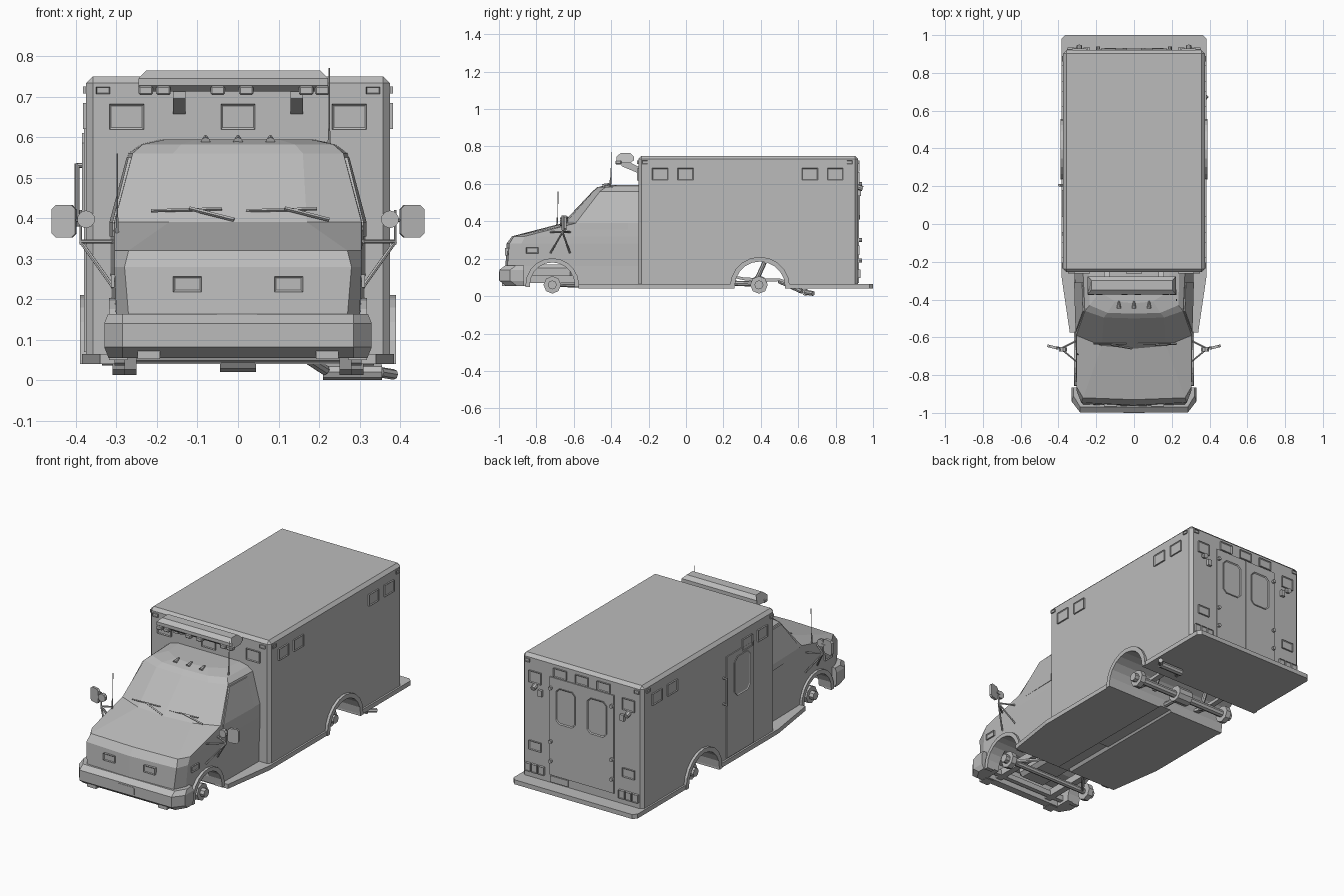
import bpy, bmesh, math
from mathutils import Vector

grey = bpy.data.materials.new("plain_grey")
grey.diffuse_color = (0.5, 0.5, 0.5, 1)


def finish(name, bm):
    bmesh.ops.recalc_face_normals(bm, faces=bm.faces[:])
    me = bpy.data.meshes.new(name)
    bm.to_mesh(me)
    bm.free()
    me.materials.append(grey)
    ob = bpy.data.objects.new(name, me)
    bpy.context.collection.objects.link(ob)
    return ob


def box(name, x0, x1, y0, y1, z0, z1, bevel=0, pick=None):
    bm = bmesh.new()
    bmesh.ops.create_cube(bm, size=1)
    for v in bm.verts:
        v.co = ((x0 + x1) / 2 + v.co.x * (x1 - x0), (y0 + y1) / 2 + v.co.y * (y1 - y0),
                (z0 + z1) / 2 + v.co.z * (z1 - z0))
    if bevel:
        es = [e for e in bm.edges if pick is None or pick(e)]
        bmesh.ops.bevel(bm, geom=es, offset=bevel, segments=1, affect='EDGES')
    return finish(name, bm)


def prism(name, pts, axis, a, b):
    """Extrude a 2D outline along an axis from a to b."""
    def co(p, t):
        return {'X': (t, p[0], p[1]), 'Y': (p[0], t, p[1]), 'Z': (p[0], p[1], t)}[axis]
    bm = bmesh.new()
    lo = [bm.verts.new(co(p, a)) for p in pts]
    hi = [bm.verts.new(co(p, b)) for p in pts]
    bm.faces.new(lo)
    bm.faces.new(hi)
    for i in range(len(pts)):
        j = (i + 1) % len(pts)
        bm.faces.new((lo[i], lo[j], hi[j], hi[i]))
    return finish(name, bm)


def rod(name, p, q, r, n=8, r2=None):
    p, q = Vector(p), Vector(q)
    bm = bmesh.new()
    bmesh.ops.create_cone(bm, cap_ends=True, segments=n, radius1=r,
                          radius2=r if r2 is None else r2, depth=(q - p).length)
    rot = (q - p).to_track_quat('Z', 'Y')
    for v in bm.verts:
        v.co = rot @ v.co + (p + q) / 2
    return finish(name, bm)


def panel(name, axis, sign, pos, u, v, w, h, t=0.008, rim=0.006, corner=0):
    """Raised plate with a recessed face; u is x or y, v is z."""
    c = corner
    a, b = w / 2, h / 2
    pts = [(-a, -b), (a, -b), (a, b), (-a, b)] if not c else [
        (-a + c, -b), (a - c, -b), (a, -b + c), (a, b - c), (a - c, b), (-a + c, b), (-a, b - c), (-a, -b + c)]
    ob = prism(name, [(u + x, v + z) for x, z in pts], axis, pos - sign * 0.002, pos + sign * t)
    if rim:
        bm = bmesh.new()
        bm.from_mesh(ob.data)
        k = 'XYZ'.index(axis)
        fs = [f for f in bm.faces if f.normal[k] * sign > 0.9]
        bmesh.ops.inset_region(bm, faces=fs, thickness=rim, depth=-0.004)
        bm.to_mesh(ob.data)
        bm.free()
    return ob


def cut(ob, cutter):
    m = ob.modifiers.new("cut", 'BOOLEAN')
    m.object, m.operation, m.solver = cutter, 'DIFFERENCE', 'EXACT'
    bpy.context.view_layer.objects.active = ob
    bpy.ops.object.modifier_apply(modifier=m.name)
    bpy.data.objects.remove(cutter)


def arc(cy, cz, r, n=10):
    return [(cy + r * math.cos(math.pi * i / n), cz + r * math.sin(math.pi * i / n)) for i in range(n + 1)]


RW, FW = (0.395, 0.05), (-0.715, 0.06)   # wheel arch centres (y, z)


def well(c, r):
    return prism("well_cutter", arc(*c, r) + [(c[0] - r, -0.1), (c[0] + r, -0.1)], 'X', -0.6, 0.6)


# Patient module with chamfered roof and corners
module = box("module_body", -0.375, 0.375, -0.255, 0.92, 0.05, 0.75, 0.017,
             lambda e: all(v.co.z > 0.7 for v in e.verts) or abs(e.verts[0].co.z - e.verts[1].co.z) > 0.3)
cut(module, well(RW, 0.135))

# Floor plate with running boards, rear step and centre tunnel
floor = prism("floor_plate", [(-0.34, -0.575), (0.34, -0.575), (0.385, -0.27), (0.385, 0.98), (0.365, 1),
                              (-0.365, 1), (-0.385, 0.98), (-0.385, -0.27)], 'Z', 0.04, 0.065)
cut(floor, well(RW, 0.135))
cut(floor, prism("tunnel_cutter", [(-0.05, 0.03), (0.05, 0.03), (0.025, 0.06), (-0.025, 0.06)], 'Y', -0.7, 0.3))

# Cab lofted from plan outlines: z, nose y, front corner x y, side corner x y, rear x
levels = [(0.055, -0.94, 0.27, -0.93, 0.30, -0.88, 0.31), (0.16, -0.965, 0.27, -0.955, 0.30, -0.89, 0.31),
          (0.28, -0.96, 0.28, -0.945, 0.305, -0.88, 0.315), (0.32, -0.93, 0.27, -0.92, 0.305, -0.86, 0.315),
          (0.39, -0.66, 0.17, -0.645, 0.305, -0.59, 0.315), (0.56, -0.50, 0.16, -0.495, 0.26, -0.46, 0.27),
          (0.582, -0.475, 0.14, -0.47, 0.235, -0.43, 0.24), (0.594, -0.42, 0.10, -0.41, 0.18, -0.36, 0.19)]
bm = bmesh.new()
rings = []
for z, yf, x1, y1, x2, y2, xb in levels:
    half = [(x1, y1), (x2, y2), (xb, -0.25)]
    pts = [(-x, y) for x, y in reversed(half)] + [(0, yf)] + half
    rings.append([bm.verts.new((x, y, z)) for x, y in pts])
for a, b in zip(rings, rings[1:]):
    for i in range(7):
        j = (i + 1) % 7
        bm.faces.new((a[i], a[j], b[j], b[i]))
bm.faces.new(rings[0])
bm.faces.new(rings[-1])
cab = finish("cab_body", bm)
cut(cab, well(FW, 0.12))
cut(cab, box("engine_bay_cutter", -0.24, 0.24, -0.92, -0.6, -0.1, 0.16))

# Front bumper, plate, tow blocks, headlights
bm = bmesh.new()
rings = []
for z, d in ((0.055, 0.035), (0.082, 0.0), (0.14, 0.0), (0.163, 0.03)):
    rings.append([bm.verts.new((x, y, z)) for x, y in
                  [(-0.33 + d * .3, -0.865), (-0.33 + d * .3, -0.94 + d), (-0.285, -0.998 + d),
                   (0.285, -0.998 + d), (0.33 - d * .3, -0.94 + d), (0.33 - d * .3, -0.865),
                   (0.27, -0.865), (0.24, -0.93), (-0.24, -0.93), (-0.27, -0.865)]])
for a, b in zip(rings, rings[1:]):
    for i in range(10):
        j = (i + 1) % 10
        bm.faces.new((a[i], a[j], b[j], b[i]))
bm.faces.new(rings[0])
bm.faces.new(rings[-1])
finish("front_bumper", bm)
panel("front_plate", 'Y', -1, -0.996, 0, 0.108, 0.11, 0.048, 0.004, 0, 0.006)

for s in (-1, 1):
    box("tow_block", s * 0.22 - 0.028, s * 0.22 + 0.028, -0.985, -0.93, 0.053, 0.078)
    panel("headlight", 'Y', -1, -0.955, s * 0.125, 0.237, 0.07, 0.038, 0.012)
    panel("turn_light", 'X', s, s * 0.307, -0.822, 0.245, 0.065, 0.032, 0.006)
    # Wheel arch flares
    for c, r0, r1, x in ((RW, 0.135, 0.16, 0.39), (FW, 0.12, 0.143, 0.318)):
        lo = c[1] - 0.01
        prism("arch_flare", [(c[0] + r1, lo)] + arc(*c, r1) + [(c[0] - r1, lo), (c[0] - r0, lo)]
              + arc(*c, r0)[::-1] + [(c[0] + r0, lo)], 'X', s * (x - 0.045), s * x)
    # Cab side window
    bm = bmesh.new()
    pts = [(-.57, .355), (-.31, .355), (-.31, .39), (-.57, .39), (-.31, .55), (-.46, .55)]
    vs = []
    for y, z in pts:
        x = 0.315 - 0.029 * (-0.25 - y) - max(0, z - 0.39) * 0.265 + 0.004
        vs.append(bm.verts.new((s * x, y, z)))
    fs = [bm.faces.new([vs[i] for i in q]) for q in ((0, 1, 2, 3), (3, 2, 4, 5))]
    ext = bmesh.ops.extrude_face_region(bm, geom=fs)
    for v in ext['geom']:
        if isinstance(v, bmesh.types.BMVert):
            v.co.x -= s * 0.008
    finish("cab_window", bm)
    # Module side lights
    for y in (-0.138, -0.003, 0.662, 0.798):
        panel("side_light", 'X', s, s * 0.375, y, 0.652, 0.085, 0.064)
    for y in (-0.22, 0.875):
        panel("side_marker", 'X', s, s * 0.375, y, 0.716, 0.03, 0.018, 0.007, 0.003)
    # Module front lights and light bar brackets
    panel("front_light", 'Y', -1, -0.255, s * 0.275, 0.65, 0.085, 0.062)
    panel("front_marker", 'Y', -1, -0.255, s * 0.333, 0.715, 0.034, 0.018, 0.007, 0.003)
    prism("bar_bracket", [(-0.25, 0.655), (-0.25, 0.69), (-0.30, 0.715), (-0.345, 0.715), (-0.345, 0.695)],
          'X', s * 0.145 - 0.015, s * 0.145 + 0.015)
    # Mirrors and struts
    m = prism("mirror", [(-.03, -.03), (-.02, -.04), (.02, -.04), (.03, -.03), (.03, .03), (.02, .04),
                         (-.02, .04), (-.03, .03)], 'Y', -0.007, 0.007)
    m.location, m.rotation_euler = (s * 0.429, -0.652, 0.392), (0, 0, s * 0.25)
    rod("round_mirror", (s * 0.375, -0.675, 0.397), (s * 0.375, -0.655, 0.397), 0.022, 10)
    rod("mirror_post", (s * 0.388, -0.66, 0.335), (s * 0.388, -0.66, 0.42), 0.004, 6)
    rod("mirror_link", (s * 0.375, -0.66, 0.395), (s * 0.41, -0.65, 0.395), 0.004, 6)
    for y in (-0.725, -0.62):
        rod("mirror_strut", (s * 0.308, y, 0.23), (s * 0.388, -0.66, 0.342), 0.005, 6)
        rod("mirror_arm", (s * 0.308, y, 0.342), (s * 0.388, -0.66, 0.342), 0.005, 6)
    # Wipers
    x = -0.01 if s < 0 else 0.225
    rod("wiper_arm", (x, -0.66 if s < 0 else -0.635, 0.396), (x - 0.11, -0.64, 0.424), 0.005, 4)
    rod("wiper_blade", (x - 0.205, -0.633, 0.418), (x - 0.03, -0.633, 0.423), 0.004, 4)
    # Hubs and leaf springs
    for y, hx, z in ((FW[0], 0.28, 0.06), (0.39, 0.31, 0.06)):
        rod("brake_hub", (s * (hx - 0.03), y, z), (s * hx, y, z), 0.047, 8)
        rod("hub_cap", (s * hx, y, z), (s * (hx + 0.025), y, z), 0.024, 8)
    prism("rear_leaf_spring", [(0.22, 0.105), (0.31, 0.085), (0.40, 0.075), (0.50, 0.08), (0.58, 0.055),
                               (0.58, 0.067), (0.50, 0.095), (0.40, 0.095), (0.31, 0.1), (0.22, 0.118)],
          'X', s * 0.19, s * 0.22)
    rod("rear_shock", (s * 0.16, 0.36, 0.05), (s * 0.16, 0.42, 0.18), 0.012)
    box("frame_rail", s * 0.17 - 0.018, s * 0.17 + 0.018, -0.94, -0.56, 0.07, 0.11)
    rod("radius_arm", (s * 0.24, -0.715, 0.06), (s * 0.12, -0.56, 0.055), 0.01, 6)
    # Rear lights and lamps
    for z, h in ((0.63, 0.065), (0.245, 0.05)):
        panel("rear_light", 'Y', 1, 0.92, s * 0.29, z, 0.075, h)
    panel("rear_upper_light", 'Y', 1, 0.92, s * 0.135, 0.69, 0.08, 0.05)
    panel("rear_marker", 'Y', 1, 0.92, s * 0.34, 0.716, 0.03, 0.018, 0.007, 0.003)
    for i in range(3):
        panel("tail_light", 'Y', 1, 0.92, s * (0.25 + 0.042 * i), 0.12, 0.036, 0.045, 0.014, 0.004)
    rod("rear_flood_lamp", (s * 0.29, 0.915, 0.585), (s * 0.29, 0.945, 0.575), 0.014, 8)
    box("rear_grip", s * 0.255 - 0.012, s * 0.255 + 0.012, 0.915, 0.935, 0.535, 0.57)
    # Rear doors, windows and hinges
    panel("rear_door", 'Y', 1, 0.92, s * 0.1, 0.385, 0.199, 0.55, 0.006, 0)
    panel("rear_window", 'Y', 1, 0.926, s * 0.097, 0.51, 0.12, 0.2, 0.005, 0.006, 0.02)
    for z in (0.19, 0.3, 0.6):
        rod("rear_hinge", (s * 0.19, 0.92, z), (s * 0.19, 0.94, z), 0.01, 8)

panel("front_light", 'Y', -1, -0.255, 0, 0.65, 0.085, 0.062)
panel("rear_upper_light", 'Y', 1, 0.92, 0, 0.69, 0.08, 0.05)
panel("rear_plate", 'Y', 1, 0.92, 0.14, 0.088, 0.11, 0.035, 0.006, 0)

# Left side door, window and grab rail
panel("side_door", 'X', -1, -0.375, 0.06, 0.355, 0.24, 0.57, 0.005, 0)
panel("side_door_window", 'X', -1, -0.38, 0.045, 0.5, 0.14, 0.22, 0.005, 0.007, 0.025)
rod("grab_rail", (-0.397, 0.205, 0.38), (-0.397, 0.205, 0.535), 0.006)
for z in (0.385, 0.53):
    rod("rail_mount", (-0.37, 0.205, z), (-0.399, 0.205, z), 0.006)

# Roof light bar with lamps underneath
bar = prism("light_bar", [(-0.372, 0.727), (-0.372, 0.745), (-0.35, 0.764), (-0.298, 0.764), (-0.278, 0.745),
                          (-0.278, 0.727), (-0.295, 0.712), (-0.355, 0.712)], 'X', -0.245, 0.222)
for v in bar.data.vertices:
    if v.co.z > 0.76:
        v.co.x = -0.01 + (v.co.x + 0.01) * 0.92
for x in (-0.228, -0.184, -0.05, 0.02, 0.168, 0.208):
    box("bar_lamp", x - 0.018, x + 0.018, -0.377, -0.345, 0.704, 0.726, 0.004)

# Roof markers and aerials
for x in (-0.08, 0, 0.08):
    rod("roof_marker", (x, -0.445, 0.588), (x, -0.41, 0.600), 0.012, 8, 0.005)
for x, y, z0, z1 in ((0.225, -0.405, 0.575, 0.77), (-0.298, -0.69, 0.36, 0.56)):
    rod("aerial_base", (x, y, z0), (x, y, z0 + 0.06), 0.005, 6, 0.002)
    rod("aerial", (x, y + 0.003, z0), (x, y + 0.006, z1), 0.002, 6)

# Axles, drive shaft, engine sump, cross members and exhaust
rod("rear_axle", (-0.3, 0.39, 0.06), (0.3, 0.39, 0.06), 0.02)
rod("differential", (-0.045, 0.39, 0.065), (0.045, 0.39, 0.065), 0.045, 10)
rod("drive_shaft", (0, 0.36, 0.065), (0, 0.22, 0.07), 0.014)
rod("front_axle", (-0.26, FW[0], 0.06), (0.26, FW[0], 0.06), 0.016)
box("engine_sump", -0.09, 0.09, -0.86, -0.6, 0.085, 0.17, 0.02)
box("front_cross_member", -0.24, 0.24, -0.9, -0.875, 0.07, 0.1)
rod("muffler", (0.21, 0.64, 0.02), (0.355, 0.64, 0.02), 0.019, 8)
rod("exhaust_tip", (0.35, 0.64, 0.02), (0.385, 0.68, 0.014), 0.013, 8)
rod("exhaust_pipe", (0.215, 0.62, 0.025), (0.13, 0.50, 0.08), 0.013, 8)
